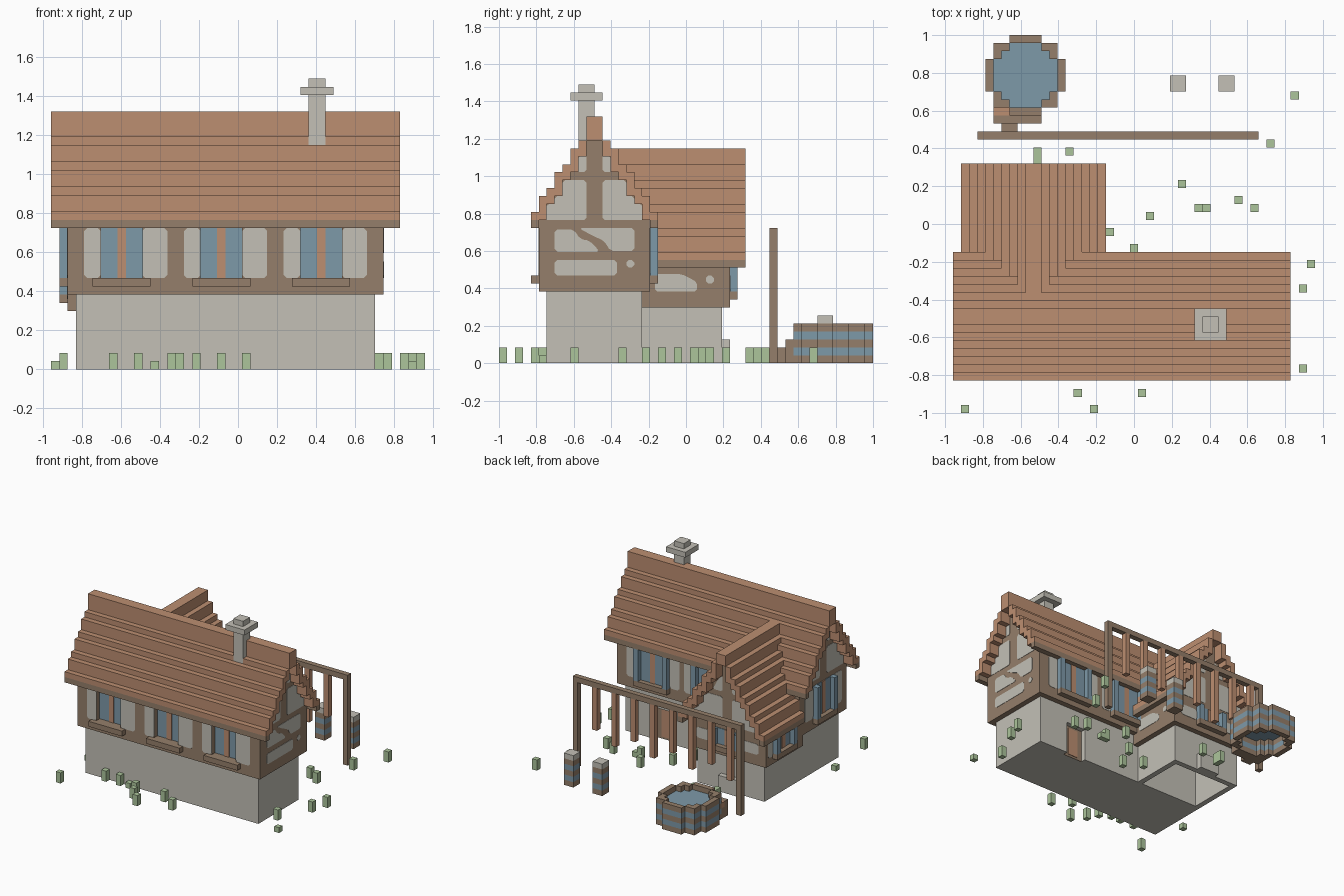
import bpy, bmesh
from mathutils import Vector

if "Cube" in bpy.data.objects:
    bpy.data.objects.remove(bpy.data.objects["Cube"])

V = 2 / 47  # one building block


def material(name, rgb):
    m = bpy.data.materials.new(name)
    m.diffuse_color = [(c / 255) ** 2.2 for c in rgb] + [1]
    m.use_nodes = True
    m.node_tree.nodes["Principled BSDF"].inputs["Base Color"].default_value = m.diffuse_color
    return m


STONE = material("pale stone", (194, 191, 181))
TIMBER = material("brown timber", (148, 126, 106))
ROOF = material("orange wood", (187, 141, 112))
BLUE = material("dull blue", (125, 152, 167))
GREEN = material("grass green", (171, 196, 154))


def place(x, y, z):
    return Vector(((x - 22.5) * V, (y - 23.5) * V, z * V))


def finish(name, bm, mat):
    me = bpy.data.meshes.new(name)
    bm.to_mesh(me)
    bm.free()
    me.materials.append(mat)
    bpy.context.collection.objects.link(bpy.data.objects.new(name, me))


cells, part_mats = {}, {}  # block -> part name, part name -> material


def boxes(name, mat, items):
    """Fill blocks; each item is x0, x1, y0, y1, z0, z1. Later parts replace earlier ones."""
    part_mats[name] = mat
    for x0, x1, y0, y1, z0, z1 in items:
        for x in range(x0, x1):
            for y in range(y0, y1):
                for z in range(z0, z1):
                    cells[x, y, z] = name


def build_parts():
    """One clean outer skin per part, without faces hidden between blocks."""
    skins = {name: (bmesh.new(), {}) for name in part_mats}
    for c, name in cells.items():
        bm, verts = skins[name]
        for a in range(3):
            b, d = (a + 1) % 3, (a + 2) % 3
            for s in (0, 1):
                n = list(c)
                n[a] += 2 * s - 1
                if tuple(n) in cells:
                    continue
                quad = []
                for i, j in ((0, 0), (1, 0), (1, 1), (0, 1)):
                    p = list(c)
                    p[a] += s
                    p[b] += i
                    p[d] += j
                    p = tuple(p)
                    if p not in verts:
                        verts[p] = bm.verts.new(place(*p))
                    quad.append(verts[p])
                bm.faces.new(quad if s else quad[::-1])
    for name, (bm, _) in skins.items():
        bmesh.ops.dissolve_limit(bm, angle_limit=0.02, verts=bm.verts, edges=bm.edges)
        finish(name, bm, part_mats[name])


def plates(name, mat, axis, pos, out, shapes, r=0.35, t=0.06):
    """Thin plates with clipped corners, on a wall facing along x or y."""
    bm = bmesh.new()
    for pts in shapes:
        ring = []
        for i, p in enumerate(pts):
            p = Vector(p)
            a, b = Vector(pts[i - 1]) - p, Vector(pts[(i + 1) % len(pts)]) - p
            ring += [p + a.normalized() * r, p + b.normalized() * r] if r else [p]

        def layer(d):
            return [bm.verts.new(place(pos + d, u, w) if axis == "x" else place(u, pos + d, w))
                    for u, w in ring]
        low, top = layer(-out * 0.02), layer(out * t)
        bm.faces.new(low)
        bm.faces.new(top)
        n = len(ring)
        for i in range(n):
            j = (i + 1) % n
            bm.faces.new((low[i], low[j], top[j], top[i]))
    bmesh.ops.recalc_face_normals(bm, faces=bm.faces)
    finish(name, bm, mat)


def rect(u0, u1, w0, w1):
    return [(u0, w0), (u1, w0), (u1, w1), (u0, w1)]


def mirror(shapes, c):
    return shapes + [[(2 * c - u, w) for u, w in s] for s in shapes]


# ground floor with a door recess, open-bottomed wing and doorstep
boxes("ground_floor", STONE, [(3, 39, 6, 17, 0, 9), (3, 29, 17, 18, 0, 9),
                              (33, 39, 17, 18, 0, 9), (29, 33, 17, 18, 6, 9)])
boxes("wing_ground_floor", STONE, [(3, 4, 18, 28, 0, 7), (16, 17, 18, 28, 0, 7),
                                   (4, 16, 27, 28, 0, 7)])
boxes("doorstep", STONE, [(8, 12, 28, 29, 0, 3)])
plates("back_door", TIMBER, "y", 17, 1, [rect(29, 33, 0, 6)], r=0, t=0.1)
plates("door_panel", ROOF, "y", 17, 1, [rect(30, 32, 0.4, 5.6)], r=0, t=0.2)

# upper floor with front window recesses
starts = (6, 18, 30)
piers = [(2, 6), (11, 18), (23, 30), (35, 40)]
boxes("upper_walls", TIMBER,
      [(2, 40, 6, 19, 9, 17), (2, 40, 5, 6, 9, 11)] + [(a, b, 5, 6, 11, 17) for a, b in piers])
boxes("wing_walls", TIMBER, [(2, 18, 18, 29, 7, 12)])
boxes("front_sills", TIMBER, [(s - 1, s + 6, 4, 5, 10, 11) for s in starts])
plates("front_glass", BLUE, "y", 6, -1, [rect(s, s + 5, 11, 17) for s in starts], r=0)
plates("front_mullions", ROOF, "y", 6, -1, [rect(s + 2, s + 3, 11, 17) for s in starts], r=0, t=0.2)
plates("front_plaster", STONE, "y", 5, -1,
       [q for s in starts for q in (rect(s - 2, s, 11, 17), rect(s + 5, s + 8, 11, 17))])


def shuttered_window(name, axis, pos, out, u, n, z0, z1):
    """Glass, mullion, shutters and sill on a flat wall."""
    a, b = sorted((pos, pos + out))
    plates(name + "_glass", BLUE, axis, pos, out, [rect(u, u + n, z0, z1)], r=0, t=0.1)
    m = u + n / 2
    plates(name + "_mullion", ROOF, axis, pos, out, [rect(m - .5, m + .5, z0, z1)], r=0, t=0.18)

    def oriented(u0, u1, w0, w1):
        return (a, b, u0, u1, w0, w1) if axis == "x" else (u0, u1, a, b, w0, w1)
    boxes(name + "_shutters", BLUE, [oriented(u - 1, u, z0, z1), oriented(u + n, u + n + 1, z0, z1)])
    boxes(name + "_sill", TIMBER, [oriented(u - 1, u + n + 1, z0 - 1, z0)])


shuttered_window("back_window", "y", 19, 1, 30, 5, 11, 17)
shuttered_window("inner_back_window", "y", 19, 1, 18, 5, 11, 17)
shuttered_window("left_window", "x", 2, -1, 10, 4, 11, 17)
shuttered_window("wing_left_window", "x", 2, -1, 22, 4, 9, 12)
shuttered_window("wing_back_window", "y", 29, 1, 8, 4, 9, 12)
plates("back_plaster", STONE, "y", 19, 1, [rect(36, 38, 11, 17), rect(24, 26, 11, 17),
                                           rect(27, 29, 11, 17)])
plates("left_plaster", STONE, "x", 2, -1, [rect(6.5, 9, 11, 17), rect(15, 17.5, 11, 17)])
plates("wing_left_plaster", STONE, "x", 2, -1, [rect(19.5, 21, 8.5, 12), rect(27, 28.4, 8.5, 12)])
plates("wing_back_plaster", STONE, "y", 29, 1, mirror([rect(3.5, 7, 9, 11)], 10))

# plaster broken by diagonal braces
plates("right_plaster", STONE, "x", 40, 1, [
    [(7, 14), (12.7, 14), (11.4, 15.4), (10.2, 15.6), (9.4, 16.8), (7, 16.8)],
    [(10, 17), (17, 17), (17, 14.1), (14, 14.1), (13.2, 15.4), (11.8, 16)],
    rect(7, 14.8, 11, 13), rect(16, 17, 12, 13)])
plates("wing_right_plaster", STONE, "x", 18, 1,
       [[(19.6, 9), (24.9, 9), (24.9, 10.2), (23, 11.2), (19.6, 11.2)], rect(26, 27, 10, 11)], r=0.3)

# stepped roofs and the gable walls beneath them
main_tops = [19, 21, 22, 24, 25, 27, 28, 31]
wing_tops = [14, 16, 17, 19, 20, 22, 23, 25, 27]


def roof(name, tops, base, edge, wide, spans, wall, along_x):
    """Step k sits k blocks in from each eave; the last step is the ridge."""
    def oriented(l, u0, u1, w0, w1):
        return (l[0], l[1], u0, u1, w0, w1) if along_x else (u0, u1, l[0], l[1], w0, w1)
    tiles, fascia, gable = [], [], []
    far, last = edge + wide, len(tops) - 1
    low = base
    for k, top in enumerate(tops):
        bottom = base + 1 if k == 0 else tops[k - 1] - 1
        span = spans(k)
        if k == last:
            tiles.append(oriented(span, edge + k, far - k, tops[k - 1], top))
        else:
            for u in (edge + k, far - k - 1):
                tiles.append(oriented(span, u, u + 1, bottom, top))
                if k == 0:
                    fascia.append(oriented(span, u, u + 1, base, base + 1))
        if k:
            gable.append(oriented(wall, edge + k, far - k, low, bottom))
            low = bottom
    gable.append(oriented(wall, edge + last, far - last, low, tops[-2]))
    boxes(name + "_gables", TIMBER, gable)
    boxes(name + "_fascia", TIMBER, fascia)
    boxes(name + "_tiles", ROOF, tiles)


roof("wing_roof", wing_tops, 12, 1, 18, lambda k: (19 if k < 4 else 13, 31), (17, 29), False)
roof("main_roof", main_tops, 17, 4, 16, lambda k: (0, 42), (2, 40), True)

# gable plaster on both sides of the king post
main_gable = mirror([
    [(5.2, 18), (11, 18), (11, 23), (8, 23), (8, 21), (7, 21), (7, 20), (6, 20)],
    [(9, 24), (11, 24), (11, 26.4), (10, 26)]], 12)
plates("right_gable_plaster", STONE, "x", 40, 1, main_gable, r=0.3)
plates("left_gable_plaster", STONE, "x", 2, -1, main_gable, r=0.3)
plates("wing_gable_plaster", STONE, "y", 29, 1, mirror([
    [(3, 13), (9, 13), (9, 18), (6, 18), (5, 18), (5, 16), (4, 16), (4, 15), (3, 15)],
    [(7, 19), (9, 19), (9, 22), (8, 21)]], 10), r=0.3)

# chimney
boxes("chimney", STONE, [(31, 33, 10, 12, 27, 33), (30, 34, 9, 13, 33, 34), (31, 33, 10, 12, 34, 35)])

# drying frame with hanging wood
boxes("frame", TIMBER, [(3, 38, 34, 35, 16, 17), (3, 4, 34, 35, 0, 16), (37, 38, 34, 35, 0, 16)])
boxes("hanging_wood", ROOF, [(37 - 4 * k, 38 - 4 * k, 34, 35, 8 if k % 2 else 6, 16)
                             for k in range(1, 9)])

# round tub with water, bands and steps
ring = [(4, 5, 40, 44), (13, 14, 40, 44), (7, 11, 37, 38), (7, 11, 46, 47)]
for x0, x1, y0, y1 in ((5, 7, 45, 46), (5, 6, 44, 45)):
    ring += [(a, b, c, d) for a, b in ((x0, x1), (18 - x1, 18 - x0))
             for c, d in ((y0, y1), (84 - y1, 84 - y0))]
boxes("tub", TIMBER, [q + (0, 5) for q in ring])
boxes("tub_bands", BLUE, [q + (z, z + 1) for q in ring for z in (1, 3)])
boxes("tub_water", BLUE, [(5, 13, 40, 44, 3, 4), (6, 12, 39, 40, 3, 4), (6, 12, 44, 45, 3, 4),
                          (7, 11, 38, 39, 3, 4), (7, 11, 45, 46, 3, 4)])
boxes("tub_steps", TIMBER, [(6, 8, 35, 36, 0, 2), (5, 11, 36, 37, 0, 3), (5, 7, 37, 38, 0, 2)])
boxes("step_board", ROOF, [(5, 7, 37, 38, 2, 3)])

# two small banded barrels
pegs = (27, 33)
boxes("barrels", TIMBER, [(x, x + 2, 40, 42, 0, 5) for x in pegs])
boxes("barrel_bands", BLUE, [(x, x + 2, 40, 42, z, z + 1) for x in pegs for z in (1, 3)])
boxes("barrel_lids", STONE, [(x, x + 2, 40, 42, 5, 6) for x in pegs])

# grass tufts
tall = [(42, 39), (39, 33), (10, 32), (10, 31), (14, 32), (28, 28), (30, 25), (35, 26), (37, 25),
        (24, 24), (19, 22), (22, 20), (44, 18), (43, 15), (15, 2), (17, 0), (23, 2), (1, 0),
        (7, 5), (10, 5), (14, 4), (20, 4), (40, 9)]
short = [(31, 25), (43, 5), (12, 5), (0, 10)]
boxes("grass", GREEN, [(x, x + 1, y, y + 1, 0, h) for pts, h in ((tall, 2), (short, 1))
                       for x, y in pts])

build_parts()
